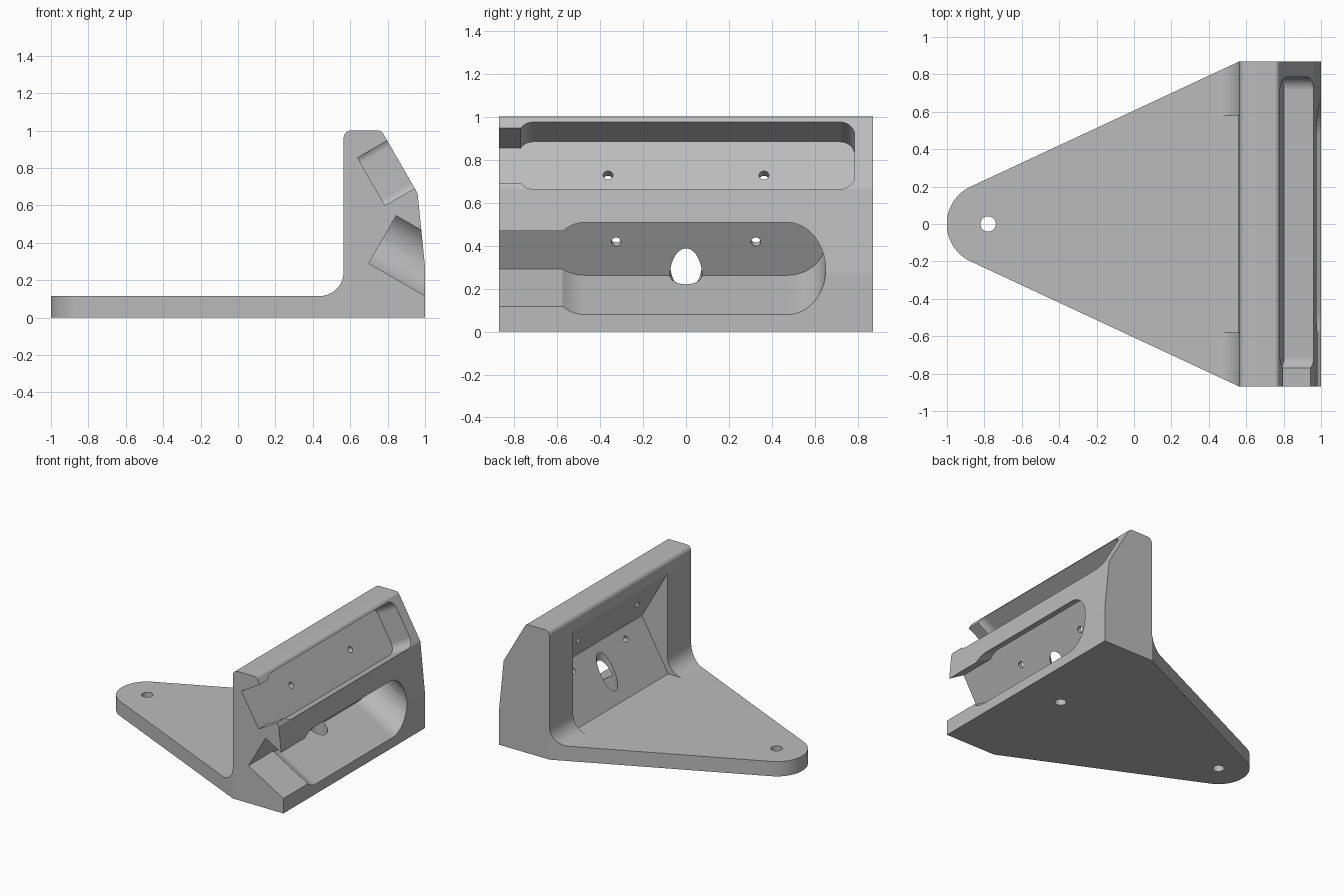
import bpy
import bmesh
from math import sin, cos, tan, pi, radians
from mathutils import Vector

cube = bpy.data.objects.get("Cube")
if cube:
    bpy.data.objects.remove(cube, do_unlink=True)

X, Y, Z = Vector((1, 0, 0)), Vector((0, 1, 0)), Vector((0, 0, 1))
HALF = 0.87      # half width of the bracket
BASE = 0.115     # base plate thickness


def rounded(corners, steps=10):
    """Closed 2D outline from (x, y, radius) corners, each rounded by an arc."""
    out = []
    for i, (x, y, r) in enumerate(corners):
        p = Vector((x, y))
        if not r:
            out.append(p)
            continue
        a = (Vector(corners[i - 1][:2]) - p).normalized()
        b = (Vector(corners[(i + 1) % len(corners)][:2]) - p).normalized()
        half = a.angle(b) / 2
        centre = p + (a + b).normalized() * (r / sin(half))
        start = p + a * (r / tan(half)) - centre
        end = p + b * (r / tan(half)) - centre
        sweep = start.angle(end)
        for k in range(steps + 1):
            t = k / steps
            out.append(centre + (start * sin((1 - t) * sweep) + end * sin(t * sweep)) / sin(sweep))
    return out


def prism(name, outline, origin, u, v, w, depth):
    """Extrude a 2D outline lying in the (u, v) plane along w."""
    bm = bmesh.new()
    face = bm.faces.new([bm.verts.new(origin + u * p[0] + v * p[1]) for p in outline])
    grown = bmesh.ops.extrude_face_region(bm, geom=[face])["geom"]
    bmesh.ops.translate(bm, vec=w * depth,
                        verts=[g for g in grown if isinstance(g, bmesh.types.BMVert)])
    bmesh.ops.remove_doubles(bm, verts=bm.verts, dist=0.0001)
    bmesh.ops.recalc_face_normals(bm, faces=bm.faces)
    mesh = bpy.data.meshes.new(name)
    bm.to_mesh(mesh)
    bm.free()
    obj = bpy.data.objects.new(name, mesh)
    bpy.context.collection.objects.link(obj)
    return obj


def circle(r, count=32):
    return [(r * cos(2 * pi * k / count), r * sin(2 * pi * k / count)) for k in range(count)]


def box(u0, u1, v, r=0):
    return rounded([(u0, -v, r), (u1, -v, r), (u1, v, r), (u0, v, r)])


def activate(obj):
    bpy.ops.object.select_all(action="DESELECT")
    obj.select_set(True)
    bpy.context.view_layer.objects.active = obj


def combine(target, tool, operation="DIFFERENCE"):
    tool.hide_render = True
    activate(target)
    mod = target.modifiers.new("cut", "BOOLEAN")
    mod.operation, mod.solver, mod.object = operation, "EXACT", tool
    bpy.ops.object.modifier_apply(modifier=mod.name)
    bpy.data.objects.remove(tool, do_unlink=True)


# Side profile: base plate, filleted corner and upright wall
profile = rounded([
    (-1, 0, 0), (1, 0, 0), (1, 0.27, 0.1), (0.96, 0.665, 0.03), (0.767, 1, 0.03),
    (0.565, 1, 0.04), (0.565, BASE, 0.13), (-1, BASE, 0),
])
bracket = prism("bracket", profile, Y * -1, X, Z, Y, 2)

# Plan outline: tapering to a rounded tip
plan = rounded([(-1.302, 0, 0.22), (0.565, -HALF, 0), (1, -HALF, 0),
                (1, HALF, 0), (0.565, HALF, 0)], 20)
# Keep the right face clear of the tool so the two do not share a plane
plan = [Vector((1.2, p.y)) if p.x > 0.9 else p for p in plan]
combine(bracket, prism("plan_tool", plan, Z * -0.5, X, Y, Z, 2), "INTERSECT")

# Recess in the back of the wall, following the two slanted pocket floors
recess = [(0.35, BASE), (0.56, BASE), (0.786, 0.508), (0.56, 0.9), (0.35, 0.9)]
combine(bracket, prism("recess_tool", recess, Y * -0.58, X, Z, Y, 1.16))

# Slanted pockets, each with an open side channel and two screw holes:
# floor centre, tilt, pocket ends, corner radius, screw offset
pockets = [
    (Vector((0.7125, 0, 0.7275)), radians(30), -0.78, 0.785, 0.07, 0.363),
    (Vector((0.7725, 0, 0.4175)), radians(-30), -0.65, 0.65, 0.1799, 0.325),
]
for floor, tilt, y0, y1, radius, offset in pockets:
    n = Vector((cos(tilt), 0, sin(tilt)))
    v = n.cross(Y)
    combine(bracket, prism("pocket_tool", box(y0, y1, 0.18, radius), floor, Y, v, n, 0.5))
    combine(bracket, prism("channel_tool", box(-1, y0 + 0.25, 0.147), floor, Y, v, n, 0.5))
    for side in (-1, 1):
        start = floor + Y * offset * side - n * 0.07
        combine(bracket, prism("screw_tool", circle(0.023, 20), start, Y, v, n, 0.14))

# Vertical bolt holes in the base, the inner one with a wide counterbore
for x in (-0.78, 0.68):
    combine(bracket, prism("bolt_tool", circle(0.041), Vector((x, 0, -0.1)), X, Y, Z, 0.3))
combine(bracket, prism("counterbore_tool", circle(0.075), Vector((0.68, 0, BASE + 0.002)),
                       X, Y, Z, 0.38))

# Single grey finish
grey = bpy.data.materials.new("plain grey")
grey.use_nodes = True
colour = (0.5, 0.5, 0.5, 1)
grey.diffuse_color = colour
grey.node_tree.nodes["Principled BSDF"].inputs["Base Color"].default_value = colour
bracket.data.materials.clear()
bracket.data.materials.append(grey)
for poly in bracket.data.polygons:
    poly.material_index = 0

# Smooth the arcs while keeping flats flat and edges crisp
activate(bracket)
bpy.ops.object.shade_smooth_by_angle(angle=radians(20))
weighted = bracket.modifiers.new("flat_normals", "WEIGHTED_NORMAL")
weighted.keep_sharp = True
